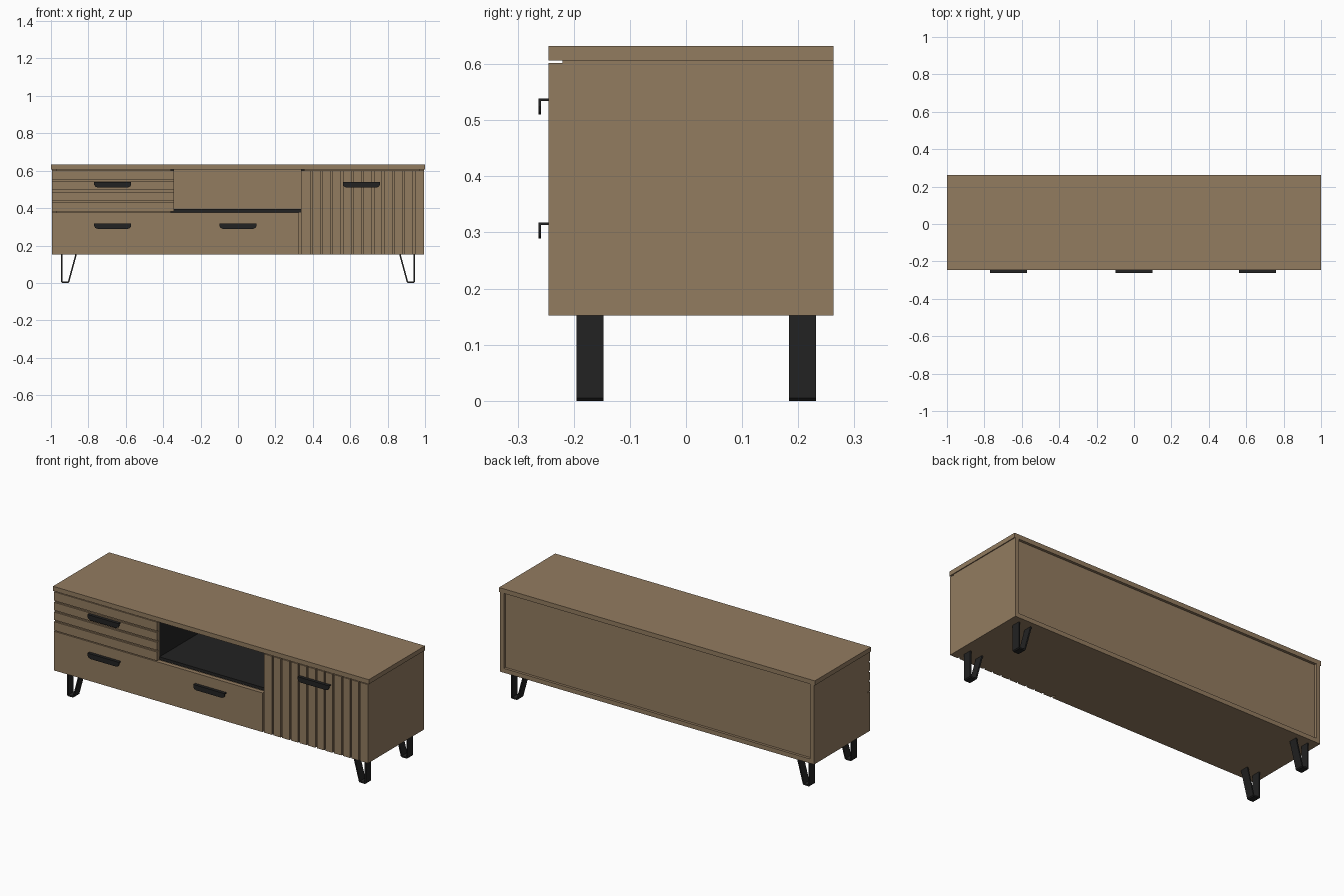
import bpy
import bmesh

cube = bpy.data.objects.get("Cube")
if cube:
    bpy.data.objects.remove(cube, do_unlink=True)


def material(name, color):
    mat = bpy.data.materials.new(name)
    mat.use_nodes = True
    mat.diffuse_color = (*color, 1)
    mat.node_tree.nodes["Principled BSDF"].inputs["Base Color"].default_value = (*color, 1)
    return mat


WOOD = material("warm_wood", (0.29, 0.2, 0.117))
BLACK = material("matte_black", (0.016, 0.016, 0.016))


def prism(bm, points, axis, lo, hi):
    """Extrude a 2D outline along an axis (0 = x, 1 = y, 2 = z)."""
    def at(p, d):
        co = list(p)
        co.insert(axis, d)
        return co
    face = bm.faces.new([bm.verts.new(at(p, lo)) for p in points])
    ext = bmesh.ops.extrude_face_region(bm, geom=[face])
    move = [0, 0, 0]
    move[axis] = hi - lo
    verts = [g for g in ext["geom"] if isinstance(g, bmesh.types.BMVert)]
    bmesh.ops.translate(bm, verts=verts, vec=move)


def rect(a0, a1, b0, b1):
    return [(a0, b0), (a1, b0), (a1, b1), (a0, b1)]


def part(name, mat, *prisms):
    bm = bmesh.new()
    for p in prisms:
        prism(bm, *p)
    bmesh.ops.recalc_face_normals(bm, faces=bm.faces)
    mesh = bpy.data.meshes.new(name)
    bm.to_mesh(mesh)
    bm.free()
    mesh.materials.append(mat)
    obj = bpy.data.objects.new(name, mesh)
    bpy.context.collection.objects.link(obj)
    return obj


def box(name, mat, x0, x1, y0, y1, z0, z1):
    return part(name, mat, (rect(x0, x1, y0, y1), 2, z0, z1))


FRONT, CASE, BACK = -0.245, -0.22, 0.263
BASE, TOP = 0.152, 0.606
SIDE, WALL = 0.995, 0.025
GROOVE = 0.01


def slatted(lo, hi, count):
    """Outline of a board with evenly spaced grooves, as (along, y)."""
    pitch = (hi - lo) / count
    pts = [(hi, CASE), (lo, CASE), (lo, FRONT)]
    for i in range(1, count):
        a, b = lo + i * pitch - GROOVE / 2, lo + i * pitch + GROOVE / 2
        pts += [(a, FRONT), (a, FRONT + GROOVE), (b, FRONT + GROOVE), (b, FRONT)]
    return pts + [(hi, FRONT)]


# Carcass
box("top_board", WOOD, -1, 1, FRONT, BACK, TOP, 0.632)
box("bottom_board", WOOD, -SIDE + WALL, SIDE - WALL, CASE, BACK, BASE, BASE + WALL)
for side, s in (("left", 1), ("right", -1)):
    a, b = sorted((s * SIDE, s * (SIDE - WALL)))
    box(side + "_side_panel", WOOD, a, b, CASE, BACK, BASE, TOP)
box("back_panel", WOOD, -SIDE + WALL, SIDE - WALL, 0.235, 0.248, BASE + WALL, TOP)
box("lower_divider", WOOD, 0.315, 0.36, CASE, 0.235, BASE + WALL, 0.377)

# Open niche lining
box("niche_shelf", BLACK, -0.343, 0.338, CASE, 0.235, 0.377, 0.394)
box("niche_right_wall", BLACK, -0.36, -0.343, CASE, 0.235, 0.377, TOP)
box("niche_left_wall", BLACK, 0.338, 0.355, CASE, 0.235, 0.377, TOP)

# Drawer fronts and door
box("wide_drawer_front", WOOD, -SIDE, 0.327, FRONT, CASE, BASE, 0.376)
part("slatted_drawer_front", WOOD,
     ([(y, z) for z, y in slatted(0.381, 0.602, 4)], 0, -SIDE, -0.342))
part("slatted_door", WOOD, (slatted(0.337, SIDE, 12), 2, BASE, 0.602))

# Folded pull handles with clipped lower corners
handles = {"slatted_drawer_handle": (-0.67, 0.539), "wide_drawer_right_handle": (-0.67, 0.318),
           "wide_drawer_left_handle": (0, 0.318), "door_handle": (0.66, 0.539)}
for name, (x, z) in handles.items():
    w, h = 0.099, 0.029
    lip = [(x - w, z), (x + w, z), (x + w, z - 0.014), (x + w - 0.006, z - 0.024),
           (x + w - 0.018, z - h), (x - w + 0.018, z - h),
           (x - w + 0.006, z - 0.024), (x - w, z - 0.014)]
    part(name, BLACK, (lip, 1, -0.263, -0.258),
         (rect(x - w, x + w, -0.258, FRONT), 2, z - 0.005, z))

# Bent flat-bar legs
leg = [(0.946, BASE), (0.946, 0.005), (0.941, 0), (0.908, 0), (0.902, 0.005), (0.862, BASE),
       (0.87, BASE), (0.909, 0.008), (0.938, 0.008), (0.938, BASE)]
for end, y in (("front", -0.195), ("back", 0.184)):
    for side, s in (("left", 1), ("right", -1)):
        part(f"{end}_{side}_leg", BLACK, ([(s * x, z) for x, z in leg], 1, y, y + 0.048))
